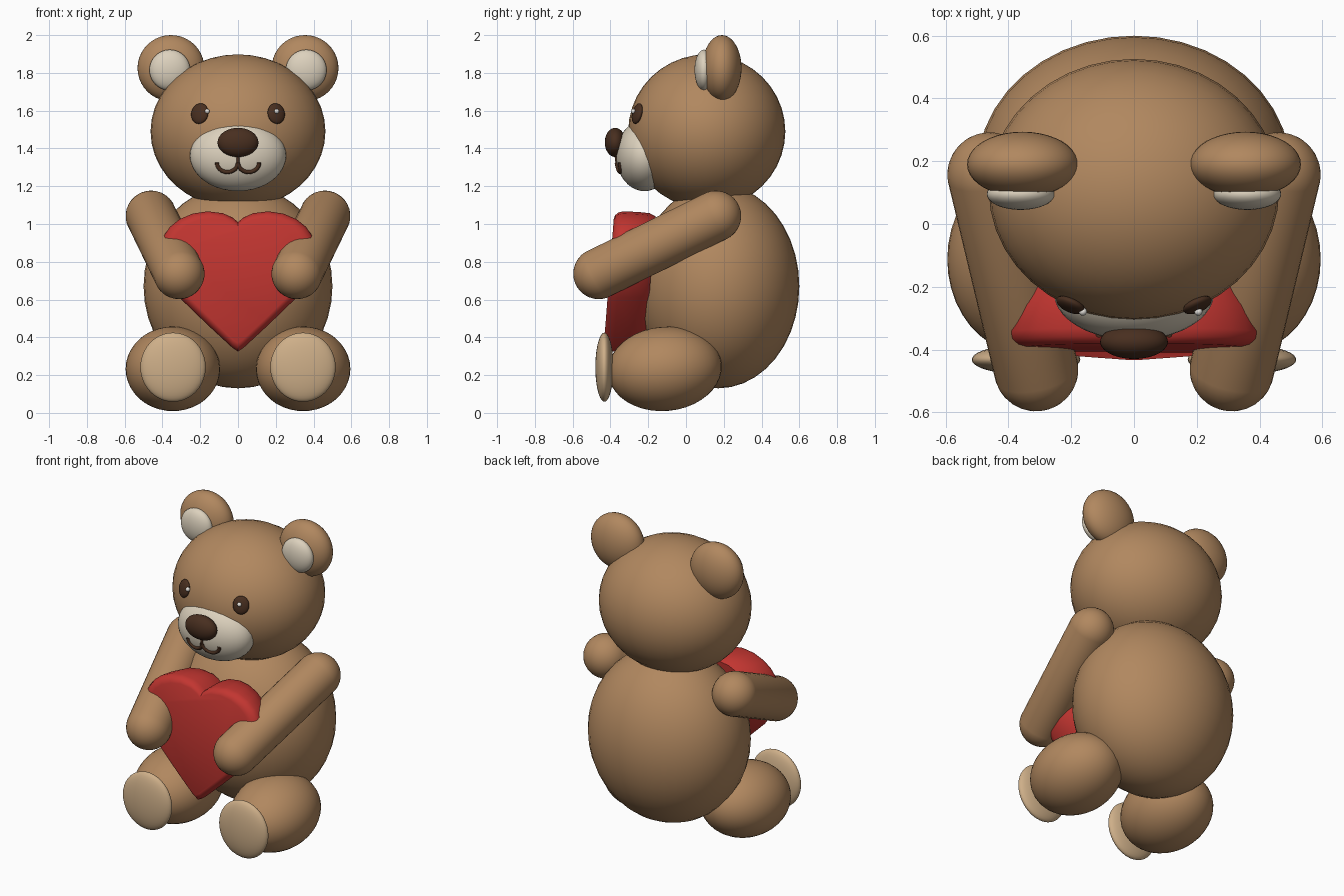
import bpy, bmesh, math
from mathutils import Vector, Matrix, Euler

if "Cube" in bpy.data.objects:
    bpy.data.objects.remove(bpy.data.objects["Cube"])


def material(name, rgb):
    m = bpy.data.materials.new(name)
    m.diffuse_color = (*rgb, 1)
    m.use_nodes = True
    m.node_tree.nodes["Principled BSDF"].inputs["Base Color"].default_value = m.diffuse_color
    return m


FUR = material("brown_fur", (0.44, 0.245, 0.115))
CREAM = material("cream", (0.72, 0.64, 0.51))
TAN = material("tan_pad", (0.62, 0.43, 0.25))
DARK = material("dark_brown", (0.065, 0.028, 0.014))
RED = material("heart_red", (0.54, 0.036, 0.03))
WHITE = material("eye_white", (0.85, 0.82, 0.77))


def finish(name, bm, mat):
    bmesh.ops.recalc_face_normals(bm, faces=bm.faces)
    for f in bm.faces:
        f.smooth = True
    me = bpy.data.meshes.new(name)
    bm.to_mesh(me)
    bm.free()
    me.materials.append(mat)
    ob = bpy.data.objects.new(name, me)
    bpy.context.collection.objects.link(ob)
    return ob


def ellipsoid(name, loc, radii, mat, rot=None, segs=40):
    bm = bmesh.new()
    bmesh.ops.create_uvsphere(bm, u_segments=segs, v_segments=segs // 2, radius=1)
    rot = rot or Matrix.Identity(4)
    bm.transform(Matrix.Translation(loc) @ rot @ Matrix.Diagonal((*radii, 1)))
    return finish(name, bm, mat)


def capsule(name, a, b, r, mat):
    a, b = Vector(a), Vector(b)
    bm = bmesh.new()
    bmesh.ops.create_uvsphere(bm, u_segments=32, v_segments=17, radius=r)
    for v in bm.verts:
        if v.co.z > 0:
            v.co.z += (b - a).length
    rot = (b - a).to_track_quat('Z', 'Y').to_matrix().to_4x4()
    bm.transform(Matrix.Translation(a) @ rot)
    return finish(name, bm, mat)


def tube(name, pts, r, mat):
    cu = bpy.data.curves.new(name, 'CURVE')
    cu.dimensions = '3D'
    cu.bevel_depth = r
    cu.bevel_resolution = 3
    cu.use_fill_caps = True
    sp = cu.splines.new('POLY')
    sp.points.add(len(pts) - 1)
    for p, co in zip(sp.points, pts):
        p.co = (*co, 1)
    cu.materials.append(mat)
    ob = bpy.data.objects.new(name, cu)
    bpy.context.collection.objects.link(ob)


# Body and head
ellipsoid("body", (0, 0.17, 0.67), (0.5, 0.43, 0.54), FUR)
HEAD, HEAD_R = Vector((0, 0.11, 1.49)), Vector((0.463, 0.416, 0.408))
ellipsoid("head", HEAD, HEAD_R, FUR)

# Muzzle and nose
MUZ, MUZ_R = Vector((0, -0.22, 1.362)), Vector((0.255, 0.15, 0.188))
ellipsoid("muzzle", MUZ, MUZ_R, CREAM)
ellipsoid("nose", (0, -0.375, 1.432), (0.108, 0.055, 0.077), DARK)


def on_muzzle(x, z):
    k = 1 - (x / MUZ_R.x) ** 2 - ((z - MUZ.z) / MUZ_R.z) ** 2
    return (x, MUZ.y - MUZ_R.y * math.sqrt(k), z)


# Mouth: short centre line and two arcs
tube("mouth_line", [on_muzzle(0, z) for z in (1.39, 1.35, 1.31)], 0.008, DARK)

for s, side in ((-1, "left"), (1, "right")):
    arc = [math.pi * i / 12 for i in range(13)]
    tube("mouth_arc_" + side, [on_muzzle(s * 0.056 + 0.056 * math.cos(t),
         1.325 - 0.05 * math.sin(t)) for t in arc], 0.011, DARK)

    # Ears
    ellipsoid("ear_" + side, (s * 0.355, 0.19, 1.825), (0.177, 0.104, 0.175), FUR)
    ellipsoid("inner_ear_" + side, (s * 0.361, 0.095, 1.815), (0.108, 0.05, 0.108), CREAM)

    # Eyes lie flat against the head
    ex, ez = s * 0.2, 1.583
    k = 1 - (ex / HEAD_R.x) ** 2 - ((ez - HEAD.z) / HEAD_R.z) ** 2
    eye = Vector((ex, HEAD.y - HEAD_R.y * math.sqrt(k), ez))
    d = eye - HEAD
    n = Vector([d[i] / HEAD_R[i] ** 2 for i in range(3)]).normalized()
    rot = n.to_track_quat('Z', 'Y').to_matrix().to_4x4()
    ellipsoid("eye_" + side, eye + n * 0.006, (0.049, 0.056, 0.02), DARK, rot, 24)
    ellipsoid("eye_glint_" + side, (s * 0.184 + 0.021, -0.279, 1.597),
              (0.013, 0.013, 0.013), WHITE, None, 16)

    # Arms, legs and foot pads
    capsule("arm_" + side, (s * 0.46, 0.157, 1.042), (s * 0.312, -0.462, 0.737), 0.135, FUR)
    ellipsoid("leg_" + side, (s * 0.345, -0.112, 0.233), (0.25, 0.302, 0.223), FUR,
              Euler((math.radians(5), 0, 0)).to_matrix().to_4x4())
    ellipsoid("foot_pad_" + side, (s * 0.344, -0.432, 0.242), (0.173, 0.048, 0.183), TAN)

# Heart: outline swept front to back with rounded rims
HALF = [(0, 1.01), (0.03, 1.035), (0.08, 1.057), (0.16, 1.067), (0.24, 1.055),
        (0.31, 1.025), (0.36, 0.985), (0.395, 0.935), (0.412, 0.87), (0.402, 0.79),
        (0.365, 0.69), (0.31, 0.61), (0.16, 0.465), (0.03, 0.345), (0, 0.325)]
OUTLINE = HALF + [(-x, z) for x, z in HALF[-2:0:-1]]
CZ = 0.74
# (depth from the front, width scale, height scale)
RINGS = [(0.0, 0.88, 0.89), (0.008, 0.93, 0.94), (0.024, 0.975, 0.98), (0.05, 1, 1),
         (0.13, 0.95, 0.99), (0.19, 0.88, 0.97), (0.22, 0.80, 0.92)]
bm = bmesh.new()
rings = []
for dep, sx, sz in RINGS:
    rings.append([bm.verts.new((x * sx, -0.405 + dep + 0.07 * (z - CZ),
                                CZ + (z - CZ) * sz)) for x, z in OUTLINE])
count = len(OUTLINE)
for a, b in zip(rings, rings[1:]):
    for i in range(count):
        j = (i + 1) % count
        bm.faces.new((a[i], a[j], b[j], b[i]))
bm.faces.new(rings[0])
bm.faces.new(rings[-1])
heart = finish("heart", bm, RED)
bpy.context.view_layer.objects.active = heart
heart.select_set(True)
bpy.ops.object.shade_smooth_by_angle(angle=math.radians(40))
